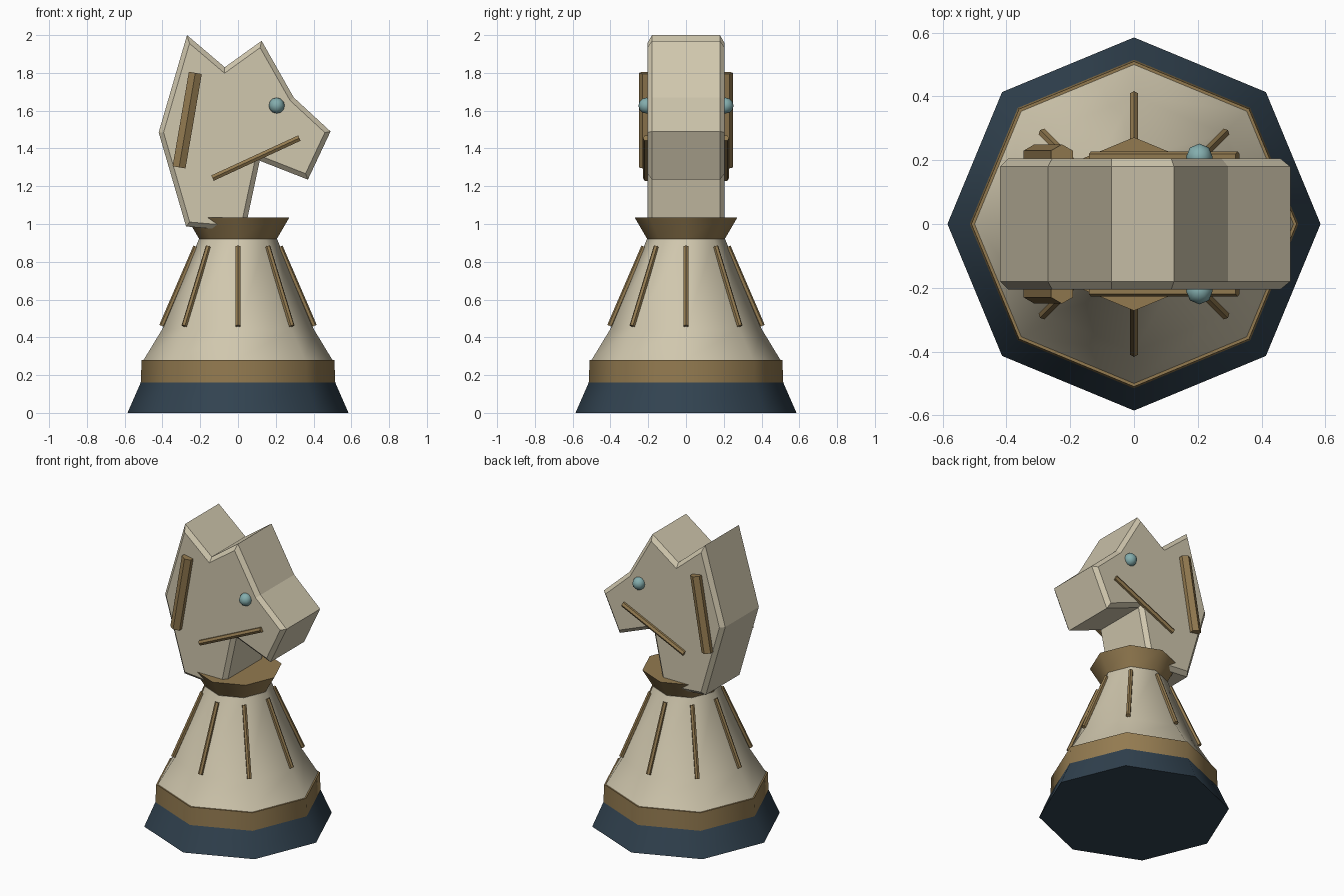
import bpy, bmesh
from math import radians, cos, sin, pi
from mathutils import Vector, Matrix

cube = bpy.data.objects.get("Cube")
if cube:
    bpy.data.objects.remove(cube, do_unlink=True)


def material(name, r, g, b):
    m = bpy.data.materials.new(name)
    m.use_nodes = True
    m.diffuse_color = (r, g, b, 1)
    m.node_tree.nodes["Principled BSDF"].inputs["Base Color"].default_value = (r, g, b, 1)
    return m


CREAM = material("cream", 0.63, 0.57, 0.42)
BRASS = material("brass", 0.29, 0.195, 0.08)
NAVY = material("navy", 0.031, 0.055, 0.08)
TEAL = material("teal", 0.23, 0.42, 0.42)


def finish(name, bm, mat, smooth=None):
    bmesh.ops.recalc_face_normals(bm, faces=bm.faces)
    mesh = bpy.data.meshes.new(name)
    bm.to_mesh(mesh)
    bm.free()
    mesh.materials.append(mat)
    obj = bpy.data.objects.new(name, mesh)
    bpy.context.collection.objects.link(obj)
    if smooth:
        bpy.ops.object.select_all(action='DESELECT')
        obj.select_set(True)
        bpy.context.view_layer.objects.active = obj
        bpy.ops.object.shade_smooth_by_angle(angle=radians(smooth))
    return obj


def turned(name, profile, mat, sides=8):
    """Closed solid with an octagonal section, corners on the axes."""
    bm = bmesh.new()
    rings = [[bm.verts.new((r * cos(2 * pi * i / sides), r * sin(2 * pi * i / sides), z))
              for i in range(sides)] for r, z in profile]
    for low, high in zip(rings, rings[1:]):
        for i in range(sides):
            j = (i + 1) % sides
            bm.faces.new((low[i], low[j], high[j], high[i]))
    bm.faces.new(rings[0])
    bm.faces.new(rings[-1])
    return finish(name, bm, mat, 50)


def rod(name, start, end, radius, side, mat):
    """Six-sided bar with one corner facing the side direction."""
    start, end = Vector(start), Vector(end)
    axis = (end - start).normalized()
    across = axis.cross(Vector(side)).normalized()
    out = across.cross(axis)
    frame = Matrix((across, out, axis)).transposed().to_4x4()
    frame.translation = (start + end) / 2
    bm = bmesh.new()
    bmesh.ops.create_cone(bm, cap_ends=True, segments=6, radius1=radius, radius2=radius,
                          depth=(end - start).length,
                          matrix=frame @ Matrix.Rotation(0, 4, 'Z'))
    return finish(name, bm, mat)


# Stacked pedestal
turned("base_foot", [(0.585, 0), (0.515, 0.16)], NAVY)
turned("base_band", [(0.515, 0.16), (0.51, 0.28)], BRASS)
turned("body", [(0.5, 0.28), (0.4, 0.445), (0.207, 0.92)], CREAM)
turned("collar", [(0.205, 0.92), (0.272, 1.035)], BRASS)

# Ribs around the body
for i in range(8):
    a = i * pi / 4
    d = Vector((cos(a), sin(a), 0))
    rod(f"body_rib_{i + 1}", d * 0.403 + Vector((0, 0, 0.46)),
        d * 0.222 + Vector((0, 0, 0.88)), 0.015, d, BRASS)

# Horse head: extruded outline with a chamfered rim
HALF = 0.205
outline = [(-0.27, 2.0), (-0.07, 1.83), (0.125, 1.97), (0.295, 1.67), (0.49, 1.49),
           (0.37, 1.235), (0.115, 1.335), (0.035, 0.96), (-0.275, 0.987), (-0.42, 1.485)]
bm = bmesh.new()
face = bm.faces.new([bm.verts.new((x, -HALF, z)) for x, z in outline])
new = bmesh.ops.extrude_face_region(bm, geom=[face])["geom"]
bmesh.ops.translate(bm, vec=(0, 2 * HALF, 0),
                    verts=[v for v in new if isinstance(v, bmesh.types.BMVert)])
rim = [e for e in bm.edges if abs(e.verts[0].co.y - e.verts[1].co.y) < 0.01]
bmesh.ops.recalc_face_normals(bm, faces=bm.faces)
bmesh.ops.bevel(bm, geom=rim, offset=0.025, segments=1, affect='EDGES')
finish("horse_head", bm, CREAM)

# Eyes, mouth bars and mane bars on both sides of the head
for word, s in (("near", -1), ("far", 1)):
    y = s * 0.21
    bm = bmesh.new()
    bmesh.ops.create_uvsphere(bm, u_segments=8, v_segments=6, radius=0.042,
                              matrix=Matrix.Translation((0.205, y, 1.627)))
    finish(f"eye_{word}", bm, TEAL, 65)
    rod(f"mouth_bar_{word}", (-0.135, y, 1.243), (0.325, y, 1.455), 0.018, (0, s, 0), BRASS)
    rod(f"mane_bar_{word}", (-0.312, y, 1.3), (-0.226, y, 1.8), 0.04, (0, s, 0), BRASS)
